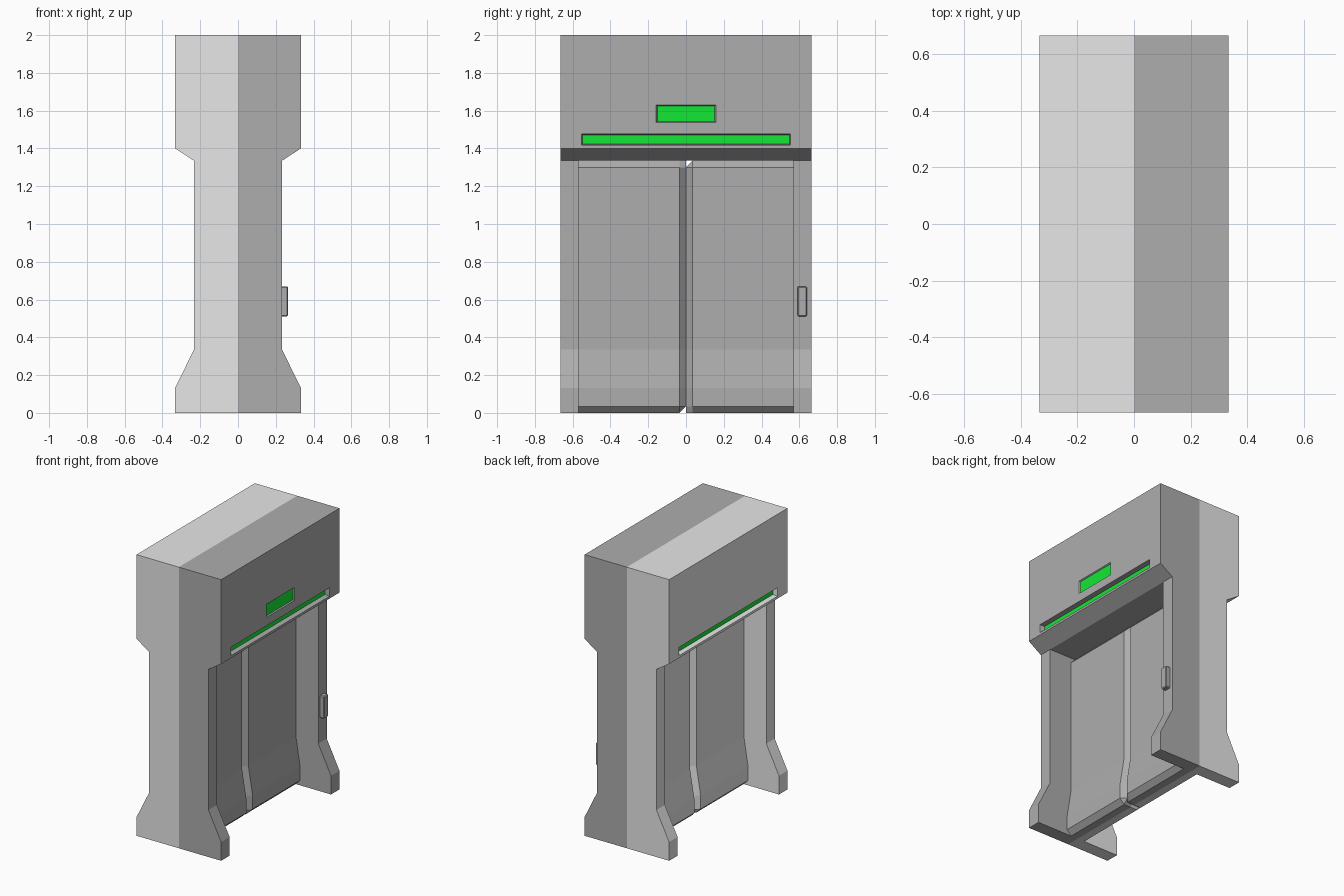
import bpy, bmesh

if "Cube" in bpy.data.objects:
    bpy.data.objects.remove(bpy.data.objects["Cube"])


def material(name, color):
    m = bpy.data.materials.new(name)
    m.use_nodes = True
    m.diffuse_color = color
    m.node_tree.nodes["Principled BSDF"].inputs["Base Color"].default_value = color
    return m


LIGHT = material("light grey", (0.8, 0.8, 0.8, 1))
DARK = material("dark grey", (0.42, 0.42, 0.42, 1))
GREEN = material("green light", (0.007, 0.8, 0.035, 1))

HALF_X, HALF_Y, WAIST = 0.333, 0.665, 0.233
OPEN_Y, OPEN_Z = 0.57, 1.335
BEVEL = 0.035


def make_object(name, bm, mats=()):
    bmesh.ops.recalc_face_normals(bm, faces=bm.faces)
    mesh = bpy.data.meshes.new(name)
    bm.to_mesh(mesh)
    bm.free()
    for m in mats:
        mesh.materials.append(m)
    ob = bpy.data.objects.new(name, mesh)
    bpy.context.collection.objects.link(ob)
    return ob


def two_tone(ob):
    """Split at the middle plane: dark on +x, light on -x."""
    bm = bmesh.new()
    bm.from_mesh(ob.data)
    bmesh.ops.bisect_plane(bm, geom=bm.verts[:] + bm.edges[:] + bm.faces[:],
                           plane_co=(0, 0, 0), plane_no=(1, 0, 0))
    ob.data.materials.clear()
    ob.data.materials.append(LIGHT)
    ob.data.materials.append(DARK)
    for f in bm.faces:
        f.material_index = int(f.calc_center_median().x > 0)
    bm.to_mesh(ob.data)
    bm.free()


def box(name, lo, hi, mats=(), taper=0, bevel=0):
    """Box between two corners; taper widens its outer x end."""
    bm = bmesh.new()
    bmesh.ops.create_cube(bm, size=1)
    side = 1 if lo[0] + hi[0] > 0 else -1
    for v in bm.verts:
        outer = v.co.x * side > 0
        for i in range(3):
            sign = 1 if v.co[i] > 0 else -1
            v.co[i] = hi[i] if sign > 0 else lo[i]
            if i and outer:
                v.co[i] += sign * taper
    if bevel:
        bmesh.ops.bevel(bm, geom=bm.edges[:], offset=bevel, segments=1, affect='EDGES')
    return make_object(name, bm, mats)


def cut(target, cutter):
    cutter.hide_render = True
    mod = target.modifiers.new("cut", 'BOOLEAN')
    mod.operation = 'DIFFERENCE'
    mod.solver = 'EXACT'
    mod.object = cutter
    bpy.context.view_layer.objects.active = target
    bpy.ops.object.modifier_apply(modifier=mod.name)
    bpy.data.objects.remove(cutter)


# Frame: waisted profile extruded along y, with a doorway cut through
half = [(HALF_X, 0), (HALF_X, 0.133), (WAIST, 0.335), (WAIST, OPEN_Z),
        (HALF_X, 1.4), (HALF_X, 2)]
outline = half + [(-x, z) for x, z in reversed(half)]
bm = bmesh.new()
face = bm.faces.new([bm.verts.new((x, -HALF_Y, z)) for x, z in outline])
ext = bmesh.ops.extrude_face_region(bm, geom=[face], use_keep_orig=True)
for v in ext["geom"]:
    if isinstance(v, bmesh.types.BMVert):
        v.co.y = HALF_Y
frame = make_object("door_frame", bm)
cut(frame, box("doorway_cutter", (-1, -OPEN_Y, -1), (1, OPEN_Y, OPEN_Z)))


def recess(name, side, half_y, z0, z1, depth, rim):
    """Cut a tapered recess in a header face and lay a green plate in it."""
    xs = sorted((side * (HALF_X - depth), side * HALF_X))
    cut(frame, box("recess_cutter", (xs[0], -half_y + rim, z0 + rim),
                   (xs[1], half_y - rim, z1 - rim), taper=rim))
    xs = sorted((side * (HALF_X - depth), side * (HALF_X - depth + 0.003)))
    box(name, (xs[0], -half_y + rim, z0 + rim),
        (xs[1], half_y - rim, z1 - rim), [GREEN])


# Light bar on both header faces, sign panel on one
recess("left_light_bar", 1, 0.553, 1.417, 1.477, 0.035, 0.006)
recess("right_light_bar", -1, 0.553, 1.417, 1.477, 0.035, 0.006)
recess("sign_panel", 1, 0.158, 1.537, 1.63, 0.01, 0.006)
two_tone(frame)

# Sliding doors: flared at the foot, chamfered at top, bottom and meeting edge
levels = [(0, 0.055), (BEVEL, 0.09), (0.133, 0.09), (0.335, 0.057),
          (OPEN_Z - BEVEL, 0.057), (OPEN_Z, 0.022)]
last = len(levels) - 1


def door(name, side):
    bm = bmesh.new()
    rows = []
    for i, (z, x) in enumerate(levels):
        meet = x if i in (0, last) else x - BEVEL
        rows.append([bm.verts.new((px, side * y, z))
                     for y, px in ((OPEN_Y, x), (BEVEL, x), (0, meet))])
    clipped = rows[0 if side < 0 else last][2]
    for a, b in zip(rows, rows[1:]):
        for j in range(2):
            quad = [a[j], a[j + 1], b[j + 1], b[j]]
            bm.faces.new([v for v in quad if v is not clipped])
    bm.verts.remove(clipped)
    # Mirror the sheet to the other side and join the rims
    ext = bmesh.ops.extrude_face_region(bm, geom=bm.faces[:], use_keep_orig=True)
    for v in ext["geom"]:
        if isinstance(v, bmesh.types.BMVert):
            v.co.x = -v.co.x
    two_tone(make_object(name, bm))


door("front_door", -1)
door("back_door", 1)

# Small control box on the post
box("control_box", (WAIST - 0.01, 0.59, 0.51), (0.265, 0.64, 0.67), [DARK], bevel=0.006)
